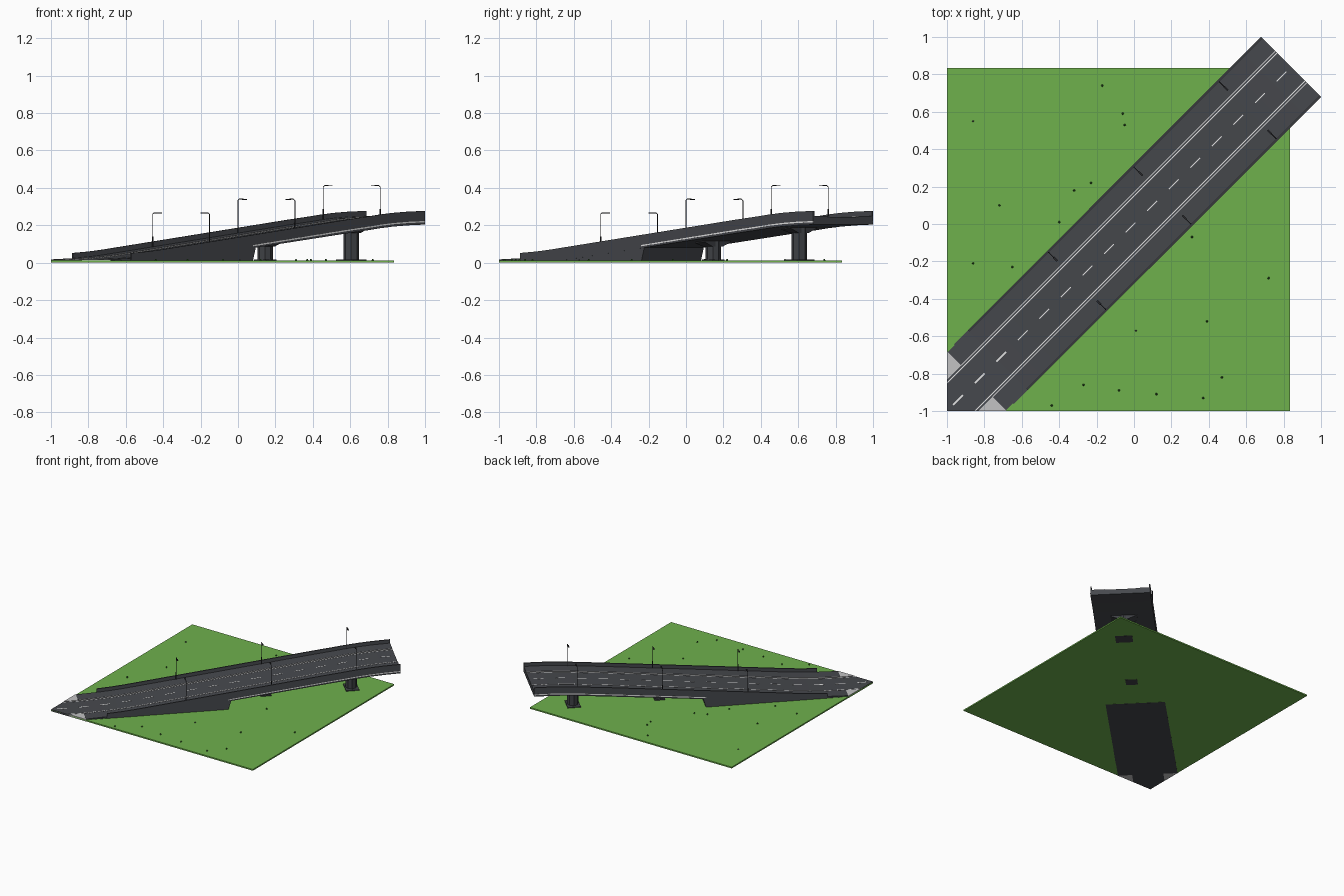
import bpy, bmesh, math
from mathutils import Matrix, Vector

if "Cube" in bpy.data.objects:
    bpy.data.objects.remove(bpy.data.objects["Cube"])

def mat(name, col):
    m = bpy.data.materials.new(name)
    m.diffuse_color = (*col, 1)
    m.use_nodes = True
    m.node_tree.nodes["Principled BSDF"].inputs["Base Color"].default_value = m.diffuse_color
    return m

GRASS = mat("grass green", (0.158, 0.44, 0.073))
ASPHALT = mat("asphalt", (0.062, 0.066, 0.075))
WHITE = mat("line white", (0.8, 0.8, 0.8))
PAVING = mat("pale paving", (0.54, 0.54, 0.55))
CONCRETE = mat("dark concrete", (0.05, 0.053, 0.06))
METAL = mat("lamp metal", (0.02, 0.02, 0.023))
PLANT = mat("plant green", (0.03, 0.12, 0.02))

# Road frame: u runs along the road, v across it, turned 45 degrees
TURN = Matrix.Rotation(math.pi / 4, 4, 'Z')
HALF, END, RAMP = 0.226, 1.188, -1.188
PROFILE = [(-1.43, .014), (-1.188, .014), (-1.03, .020), (-.92, .027), (-.82, .036), (.6, .198),
           (.76, .215), (.86, .2265), (.95, .2345), (1.06, .241), (1.188, .245)]

def road_z(u):
    for (a, za), (b, zb) in zip(PROFILE, PROFILE[1:]):
        if u <= b:
            return za + (zb - za) * (u - a) / (b - a)
    return PROFILE[-1][1]

def finish(name, bm, material, turned=True, clip=False):
    if turned:
        bm.transform(TURN)
    if clip:  # trim to the square corner of the ground
        for axis in ((1, 0, 0), (0, 1, 0)):
            geom = bm.verts[:] + bm.edges[:] + bm.faces[:]
            cut = bmesh.ops.bisect_plane(bm, geom=geom, plane_co=[-c for c in axis],
                                         plane_no=axis, clear_inner=True)
            edges = [e for e in cut['geom_cut'] if isinstance(e, bmesh.types.BMEdge)]
            if edges:
                bmesh.ops.contextual_create(bm, geom=edges)
    bmesh.ops.recalc_face_normals(bm, faces=bm.faces)
    me = bpy.data.meshes.new(name)
    bm.to_mesh(me)
    bm.free()
    me.materials.append(material)
    ob = bpy.data.objects.new(name, me)
    bpy.context.collection.objects.link(ob)
    return ob

def sweep(bm, v0, v1, low, high, u0, u1, floor=False, lean=0):
    """Bar following the road profile; low and high are offsets from the road."""
    us = [u0] + [p[0] for p in PROFILE if u0 < p[0] < u1] + [u1]
    rings = []
    for u in us:
        z = road_z(u)
        zb = 0 if floor else max(0, z + low)
        ub = u - lean if u == u1 else u
        rings.append([bm.verts.new(c) for c in
                      ((ub, v0, zb), (ub, v1, zb), (u, v1, z + high), (u, v0, z + high))])
    for a, b in zip(rings, rings[1:]):
        for i in range(4):
            j = (i + 1) % 4
            bm.faces.new((a[i], a[j], b[j], b[i]))
    bm.faces.new(rings[0])
    bm.faces.new(rings[-1][::-1])

def box(bm, centre, size):
    bmesh.ops.create_cube(bm, size=1, matrix=Matrix.Translation(centre) @ Matrix.Diagonal((*size, 1)))

def rod(bm, a, b, r, r2=None, sides=6):
    a, b = Vector(a), Vector(b)
    rot = (b - a).to_track_quat('Z', 'Y').to_matrix().to_4x4()
    bmesh.ops.create_cone(bm, cap_ends=True, segments=sides, radius1=r, radius2=r if r2 is None else r2,
                          depth=(b - a).length, matrix=Matrix.Translation((a + b) / 2) @ rot)

# Ground
bm = bmesh.new()
box(bm, (-.0825, -.0825, .0065), (1.835, 1.835, .011))
finish("ground", bm, GRASS, turned=False)

# Carriageway
bm = bmesh.new()
sweep(bm, -.118, .118, -.041, 0, -1.425, END)
finish("carriageway", bm, ASPHALT, clip=True)

# Solid approach ramp with a leaning end
bm = bmesh.new()
sweep(bm, -.225, .225, 0, -.004, RAMP, -.08, floor=True, lean=.035)
finish("approach_ramp", bm, ASPHALT)

for side, s in (("left", 1), ("right", -1)):
    # Footpath, its pale start, and the wall
    bm = bmesh.new()
    sweep(bm, s * .118, s * .22, -.041, .004, RAMP, END)
    finish(side + "_footpath", bm, ASPHALT)
    bm = bmesh.new()
    sweep(bm, s * .118, s * HALF, -.041, .003, -1.425, RAMP)
    finish(side + "_path_start", bm, PAVING, clip=True)
    bm = bmesh.new()
    sweep(bm, s * .217, s * HALF, -.041, .032, -1.03, END)
    finish(side + "_wall", bm, ASPHALT)
    # Painted edge line, kerb line and outer ledge stripe
    bm = bmesh.new()
    sweep(bm, s * .103, s * .108, -.002, .001, -1.425, END)
    finish(side + "_edge_line", bm, WHITE, clip=True)
    bm = bmesh.new()
    sweep(bm, s * .117, s * .121, 0, .005, RAMP, END)
    finish(side + "_kerb_line", bm, PAVING)
    bm = bmesh.new()
    sweep(bm, s * .224, s * .2275, -.029, -.022, -.113, END)
    finish(side + "_ledge_stripe", bm, WHITE)

# Centre dashes
bm = bmesh.new()
for i in range(16):
    u = -1.33 + i * .163
    w = .005 if i < 3 else .0032
    sweep(bm, -w, w, -.002, .001, u - .037, u + .037)
finish("centre_dashes", bm, WHITE)

# Piers: footing, octagonal column and flared head
for name, u, foot in (("near_pier", .205, (.08, .09)), ("far_pier", .856, (.10, .13))):
    top = road_z(u) - .036
    bm = bmesh.new()
    box(bm, (u, 0, .009), (*foot, .018))
    rod(bm, (u, 0, .01), (u, 0, top), .042, sides=8)
    outline = [(-.04, top - .03), (.04, top - .03), (.1, top - .009), (.1, top), (-.1, top), (-.1, top - .009)]
    rings = [[bm.verts.new((u + d, v, z + (d * .114 if z > top - .02 else 0))) for v, z in outline]
             for d in (-.035, .035)]
    for i in range(6):
        j = (i + 1) % 6
        bm.faces.new((rings[0][i], rings[0][j], rings[1][j], rings[1][i]))
    bm.faces.new(rings[0])
    bm.faces.new(rings[1][::-1])
    finish(name, bm, CONCRETE)

# Street lamps in facing pairs
for i, u in enumerate((-.43, .215, .86)):
    for side, s in (("left", 1), ("right", -1)):
        z, v = road_z(u), s * .215
        top = z + .186
        bm = bmesh.new()
        rod(bm, (u, v, z), (u, v, z + .06), .0035)
        rod(bm, (u, v, z + .05), (u, v, top - .007), .0023)
        rod(bm, (u, v, top - .007), (u, v - s * .01, top), .0023)
        rod(bm, (u, v - s * .01, top), (u, v - s * .04, top), .0023)
        box(bm, (u, v - s * .05, top - .001), (.01, .028, .005))
        finish(f"{side}_lamp_{i + 1}", bm, METAL)

# Small plants scattered on the grass
SPOTS = [(-.17, .74), (-.06, .59), (-.05, .53), (-.23, .22), (-.32, .18), (-.4, .01), (-.72, .1),
         (-.86, -.21), (-.65, -.23), (.31, -.07), (.72, -.29), (.39, -.52), (.47, -.82), (-.27, -.86),
         (-.08, -.89), (.12, -.91), (.37, -.93), (-.44, -.97)]
bm = bmesh.new()
for x, y in SPOTS:
    rod(bm, (x, y, .011), (x, y, .021), .007, .003, 5)
finish("plants", bm, PLANT, turned=False)

# Pebbles
bm = bmesh.new()
for x, y in ((-.86, .55), (.01, -.57)):
    rod(bm, (x, y, .011), (x, y, .017), .006, .003, 5)
finish("pebbles", bm, CONCRETE, turned=False)
